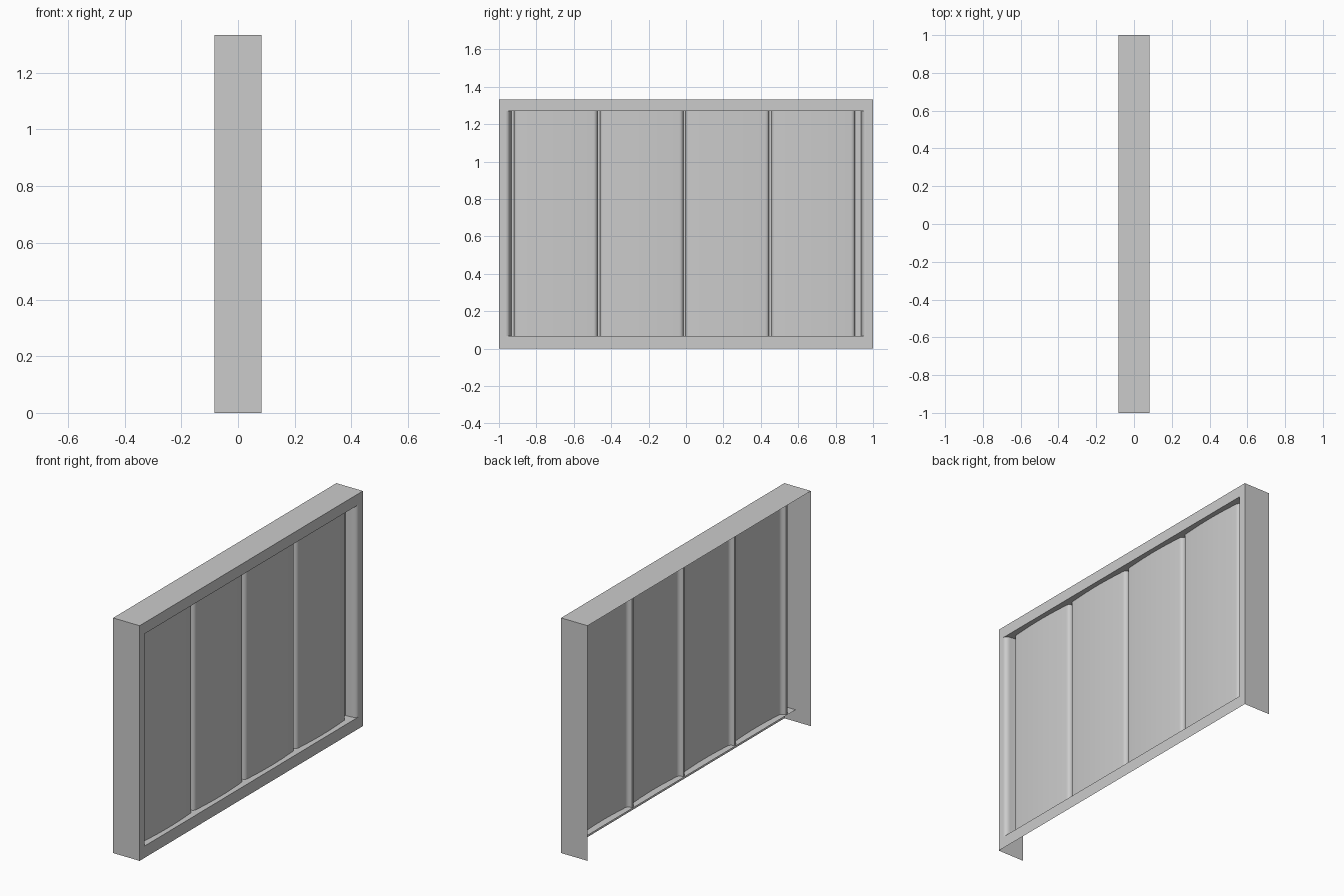
import bpy, bmesh, math

if "Cube" in bpy.data.objects:
    bpy.data.objects.remove(bpy.data.objects["Cube"])

D, W, H = 0.083, 1.0, 1.333          # half depth, half width, height
Z0, Z1, YO = 0.067, 1.27, 0.962      # opening bottom, top, half width

grey = bpy.data.materials.new("plain_grey")
grey.use_nodes = True
colour = (0.6, 0.6, 0.6, 1)
grey.diffuse_color = colour
grey.node_tree.nodes["Principled BSDF"].inputs["Base Color"].default_value = colour


def sheet(name, faces):
    """Object made of separate quads, welded where they touch."""
    bm = bmesh.new()
    for quad in faces:
        bm.faces.new([bm.verts.new(p) for p in quad])
    bmesh.ops.remove_doubles(bm, verts=bm.verts, dist=1e-5)
    mesh = bpy.data.meshes.new(name)
    bm.to_mesh(mesh)
    bm.free()
    mesh.materials.append(grey)
    obj = bpy.data.objects.new(name, mesh)
    bpy.context.collection.objects.link(obj)
    return obj


def face_x(y0, y1, z0, z1):
    return [(D, y0, z0), (D, y1, z0), (D, y1, z1), (D, y0, z1)]


def face_z(z, x0, x1):
    return [(x0, -W, z), (x1, -W, z), (x1, W, z), (x0, W, z)]


# Open casing: top and two ends, with no back and no bottom
sheet("casing_top", [face_z(H, -D, D)])
sheet("casing_front_end", [[(-D, -W, 0), (D, -W, 0), (D, -W, H), (-D, -W, H)]])
sheet("casing_back_end", [[(D, W, 0), (-D, W, 0), (-D, W, H), (D, W, H)]])

# Border around the opening
sheet("border", [face_x(-W, W, 0, Z0), face_x(-W, W, Z1, H),
                 face_x(-W, -YO, Z0, Z1), face_x(YO, W, Z0, Z1)])

# Ledges behind the border
sheet("bottom_ledge", [face_z(Z0, 0.013, D)])
sheet("top_ledge", [face_z(Z1, 0.013, D)[::-1]])


def arc(cx, cy, rx, ry, a0, a1, n=6):
    """Points (x, y) on an ellipse, angle measured from +y towards +x."""
    steps = [math.radians(a0 + (a1 - a0) * i / n) for i in range(n + 1)]
    return [(cx + rx * math.sin(a), cy + ry * math.cos(a)) for a in steps]


# Pleated lining: rounded end, four gently bowed panels, rounded end
FRONT, TIP, R = 0.047, 0.018, 0.022
tips = [-0.926 + 0.459 * i for i in range(5)]
profile = arc(D - 0.03, -YO, 0.03, 0.022, 90, 0)
profile.append((TIP, tips[0] - 0.008))
for a, b in zip(tips, tips[1:]):
    lo, hi = a + 0.006, b - 0.006
    profile.append((TIP, lo))
    profile += arc(FRONT - R, lo + R, R, R, 180, 90)
    for i in range(1, 8):
        t = i / 8
        y = lo + R + (hi - lo - 2 * R) * t
        profile.append((FRONT + 0.008 * math.sin(math.pi * t), y))
    profile += arc(FRONT - R, hi - R, R, R, 90, 0)
    profile.append((TIP, hi))
profile.append((TIP, YO - 0.026))
profile += arc(D - 0.03, YO, 0.03, 0.022, 180, 90)

lining = sheet("pleated_lining", [
    [(p[0], p[1], Z0), (q[0], q[1], Z0), (q[0], q[1], Z1), (p[0], p[1], Z1)]
    for p, q in zip(profile, profile[1:])])
bpy.context.view_layer.objects.active = lining
lining.select_set(True)
bpy.ops.object.shade_smooth_by_angle(angle=math.radians(40))
